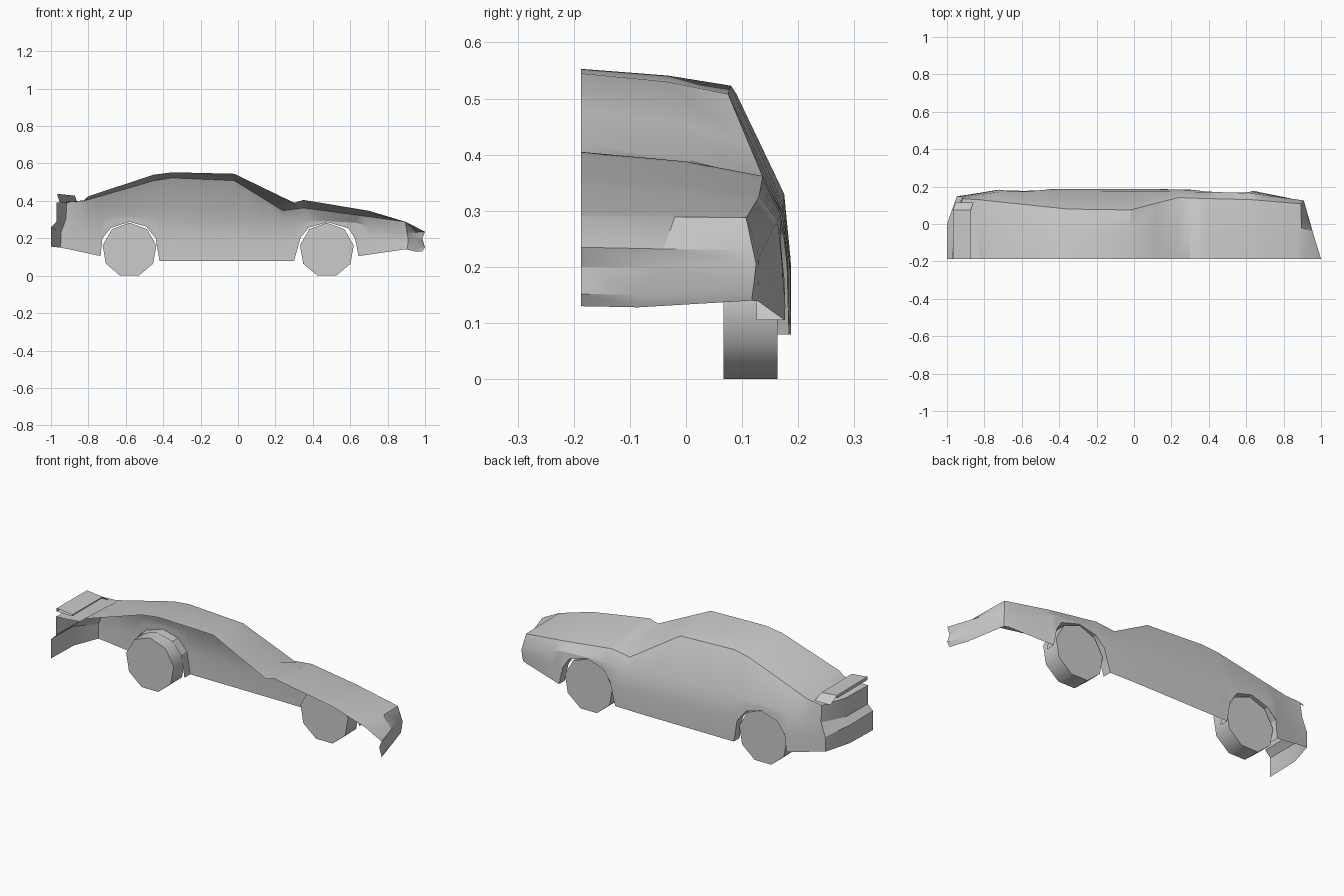
import bpy, bmesh, math
from mathutils import Matrix

if "Cube" in bpy.data.objects:
    bpy.data.objects.remove(bpy.data.objects["Cube"])

YC = -0.187  # open centre plane of the half body


def interp(line, x):
    """Linear interpolation along a polyline of (x, value...) points."""
    if x <= line[0][0]:
        return line[0][1:]
    for a, b in zip(line, line[1:]):
        if x <= b[0]:
            t = (x - a[0]) / (b[0] - a[0])
            return [p + (q - p) * t for p, q in zip(a[1:], b[1:])]
    return line[-1][1:]


def finish(bm, name, angle=25):
    bmesh.ops.remove_doubles(bm, verts=bm.verts, dist=0.0005)
    bmesh.ops.recalc_face_normals(bm, faces=bm.faces)
    me = bpy.data.meshes.new(name)
    bm.to_mesh(me)
    bm.free()
    ob = bpy.data.objects.new(name, me)
    bpy.context.collection.objects.link(ob)
    bpy.ops.object.select_all(action='DESELECT')
    bpy.context.view_layer.objects.active = ob
    ob.select_set(True)
    bpy.ops.object.shade_smooth_by_angle(angle=math.radians(angle))
    return ob


def add_grid(bm, rows):
    """Skin a grid of points with quads."""
    vs = [[bm.verts.new(p) for p in r] for r in rows]
    for r, s in zip(vs, vs[1:]):
        for i in range(len(r) - 1):
            bm.faces.new((r[i], r[i + 1], s[i + 1], s[i]))


# Character lines of the body, tail to nose
centre = [(-.90, .395), (-.825, .403), (-.80, .425), (-.45, .54), (-.35, .553),
          (-.02, .545), (.30, .39), (.35, .405), (.70, .347), (.88, .293)]
edge = [(-.90, .134, .393), (-.83, .13, .398), (-.45, .09, .508), (-.35, .08, .523),
        (-.02, .075, .508), (.24, .142, .348), (.35, .137, .362), (.63, .13, .325),
        (.88, .109, .29)]
belt = [(-.90, .147, .306), (-.72, .172, .318), (-.45, .175, .33), (.30, .172, .297),
        (.48, .169, .292), (.63, .163, .283), (.88, .13, .217)]
side = [(-.93, .15), (-.72, .184), (-.43, .187), (.12, .187), (.64, .177), (.88, .127)]
rear_arch = [(-.735, .105), (-.725, .20), (-.68, .255), (-.58, .288), (-.49, .262),
             (-.44, .20), (-.42, .08)]
front_arch = [(.30, .08), (.335, .205), (.38, .258), (.48, .286), (.59, .254),
              (.625, .20), (.645, .105)]
bottom = [(-.93, .147)] + rear_arch + front_arch + [(.88, .139)]


def side_y(x, z):
    by, bz = interp(belt, x)
    sy = interp(side, x)[0]
    return by + (sy - by) * min(1, max(0, (bz - z) / .12))


def station(x):
    zc = interp(centre, x)[0]
    ye, ze = interp(edge, x)
    yb, zb = interp(belt, x)
    zl = interp(bottom, x)[0]
    zm = zb + (zl - zb) * .5
    return [(x, YC, zc), (x, YC + .58 * (ye - YC), zc - .4 * (zc - ze)), (x, ye, ze),
            (x, yb, zb), (x, side_y(x, zm), zm), (x, side_y(x, zl), zl)]


# Tail and nose fascia rows: centre, middle, corner
tail = [[(-.97, YC, .392), (-.965, 0, .392), (-.915, .136, .39)],
        [(-.97, YC, .29), (-.967, 0, .29), (-.92, .146, .302)],
        [(-1, YC, .26), (-1, 0, .258), (-.947, .149, .23)],
        [(-1, YC, .155), (-.995, 0, .155), (-.948, .146, .15)]]
nose = [[(.895, YC, .289), (.895, -.02, .289), (.893, .107, .288)],
        [(1, YC, .235), (.955, -.04, .232), (.905, .102, .23)],
        [(.985, YC, .20), (.945, -.04, .20), (.908, .125, .205)],
        [(1, YC, .152), (.965, -.085, .15), (.908, .121, .17)],
        [(.985, YC, .13), (.955, -.085, .128), (.903, .117, .14)]]

# Body shell
xs = sorted({p[0] for l in (centre, edge, belt, side, bottom) for p in l
             if -.90 <= p[0] <= .88})
rows = [tail[0][:2] + [r[2] for r in tail]]
rows += [station(x) for x in xs]
rows.append(nose[0] + [nose[2][2], nose[3][2], nose[4][2]])
bm = bmesh.new()
add_grid(bm, rows)
add_grid(bm, tail)
add_grid(bm, nose)
bm.faces.new([bm.verts.new(nose[i][2]) for i in range(3)])  # headlamp corner
# Wheel arch flanges folded inwards
for arch in (rear_arch, front_arch):
    outer = [(x, side_y(x, z), z) for x, z in arch]
    add_grid(bm, [outer, [(x, y - .05, z) for x, y, z in outer]])
finish(bm, "body_shell")

# Tail wing, bending down onto the deck at its outer end
bm = bmesh.new()
add_grid(bm, [[(-.967, YC, .438), (-.967, .075, .436), (-.955, .115, .395)],
              [(-.872, YC, .428), (-.872, .075, .426), (-.86, .115, .395)]])
add_grid(bm, [[(-.967, YC, .438), (-.967, .075, .436)],
              [(-.967, YC, .420), (-.967, .075, .420)],
              [(-.872, YC, .420), (-.872, .075, .420)],
              [(-.872, YC, .428), (-.872, .075, .426)]])
finish(bm, "tail_wing")

# Nine-sided wheels, flat side down
R = .146
for name, x in (("rear_wheel", -.58), ("front_wheel", .475)):
    bm = bmesh.new()
    bmesh.ops.create_cone(bm, cap_ends=True, segments=9, radius1=R, radius2=R, depth=.096)
    bmesh.ops.rotate(bm, verts=bm.verts, matrix=Matrix.Rotation(math.pi / 2, 3, 'X'))
    low = min(v.co.z for v in bm.verts)
    if abs(low + R) < .001:  # put the vertex on top
        bmesh.ops.rotate(bm, verts=bm.verts, matrix=Matrix.Rotation(math.pi, 3, 'Y'))
        low = min(v.co.z for v in bm.verts)
    bmesh.ops.translate(bm, verts=bm.verts, vec=(x, .115, -low))
    finish(bm, name, 45)
